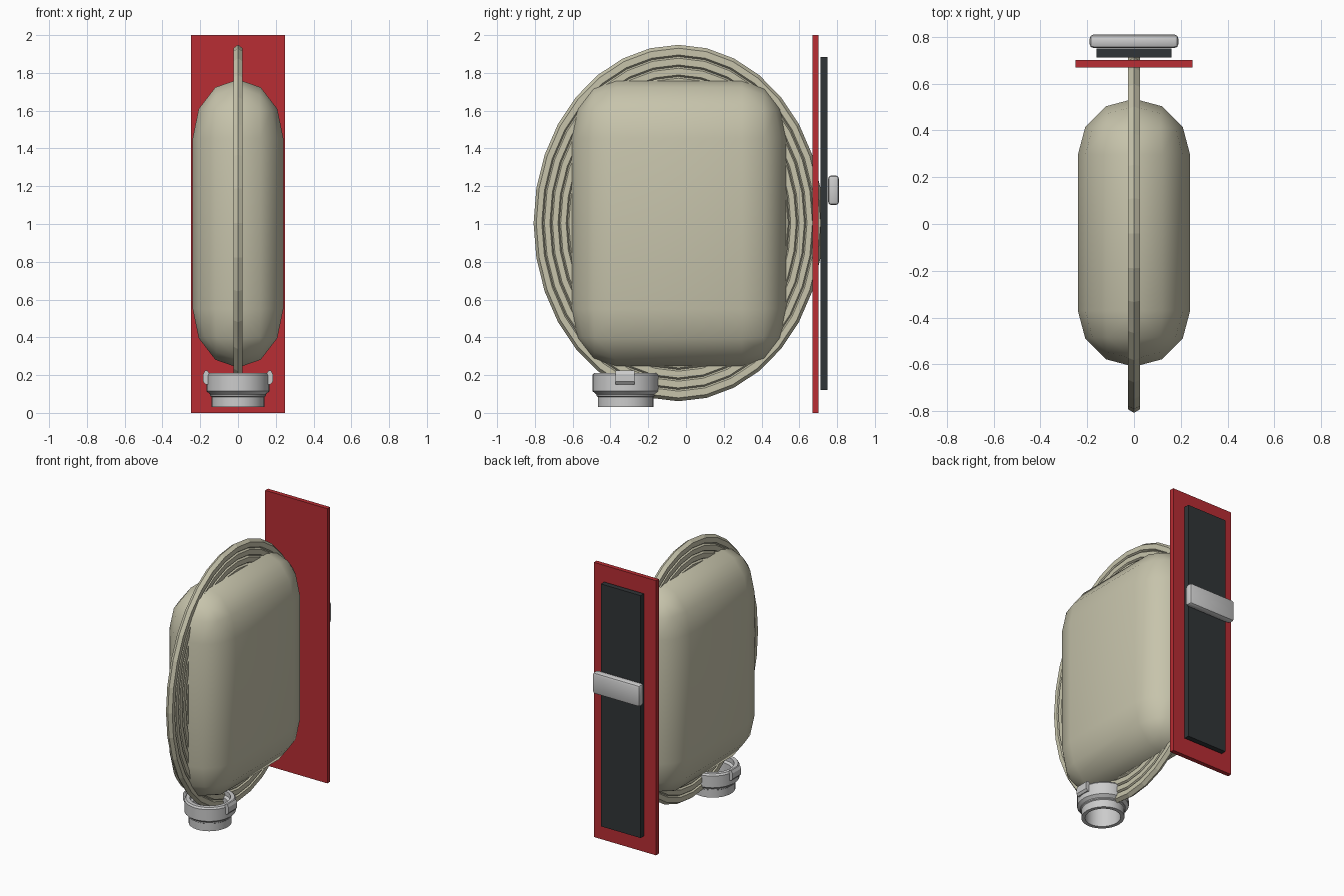
import bpy, bmesh
from math import cos, sin, pi, radians
from mathutils import Matrix

if "Cube" in bpy.data.objects:
    bpy.data.objects.remove(bpy.data.objects["Cube"])


def material(name, rgb):
    m = bpy.data.materials.new(name)
    m.diffuse_color = (*rgb, 1)
    m.use_nodes = True
    m.node_tree.nodes["Principled BSDF"].inputs["Base Color"].default_value = m.diffuse_color
    return m


CANVAS = material("canvas", (0.57, 0.55, 0.41))
RED = material("red_paint", (0.48, 0.026, 0.033))
DARK = material("dark_rubber", (0.03, 0.035, 0.038))


def finish(name, bm, mat=None, smooth=None):
    bmesh.ops.recalc_face_normals(bm, faces=bm.faces)
    me = bpy.data.meshes.new(name)
    bm.to_mesh(me)
    bm.free()
    ob = bpy.data.objects.new(name, me)
    bpy.context.collection.objects.link(ob)
    if mat:
        me.materials.append(mat)
    if smooth:
        bpy.ops.object.select_all(action='DESELECT')
        ob.select_set(True)
        bpy.context.view_layer.objects.active = ob
        bpy.ops.object.shade_smooth_by_angle(angle=radians(smooth))
    return ob


def box(name, lo, hi, mat=None, bevel=0, segs=2, stretch=1, smooth=None):
    """Box between two corners; the bevel is made before stretching in z."""
    size = [b - a for a, b in zip(lo, hi)]
    mid = [(a + b) / 2 for a, b in zip(lo, hi)]
    bm = bmesh.new()
    bmesh.ops.create_cube(bm, size=1)
    bmesh.ops.scale(bm, vec=(size[0], size[1], size[2] / stretch), verts=bm.verts)
    if bevel:
        bmesh.ops.bevel(bm, geom=bm.edges[:], offset=bevel, segments=segs,
                        profile=0.5, affect='EDGES')
    bmesh.ops.scale(bm, vec=(1, 1, stretch), verts=bm.verts)
    bmesh.ops.translate(bm, vec=mid, verts=bm.verts)
    return finish(name, bm, mat, smooth)


def sweep(bm, profile, steps):
    """Closed (radius, height) profile turned around z."""
    rings = [[bm.verts.new((r * cos(2 * pi * i / steps), r * sin(2 * pi * i / steps), z))
              for r, z in profile] for i in range(steps)]
    n = len(profile)
    for i in range(steps):
        a, b = rings[i], rings[(i + 1) % steps]
        for j in range(n):
            k = (j + 1) % n
            bm.faces.new((a[j], b[j], b[k], a[k]))


# back plate, pad and clip
box("back_plate", (-0.25, 0.67, 0), (0.25, 0.702, 2), RED)
box("back_pad", (-0.16, 0.712, 0.12), (0.16, 0.75, 1.885), DARK)
box("clip", (-0.19, 0.752, 1.10), (0.19, 0.81, 1.257), None, 0.018, 2, 1, 40)

# rounded hose pack
box("hose_pack", (-0.24, -0.61, 0.24), (0.24, 0.535, 1.765), CANVAS, 0.239, 3, 1.3, 60)

# concentric hose loops standing in the yz plane
bm = bmesh.new()
for k in range(5):
    R = 0.738 - 0.043 * k
    sweep(bm, [(R + 0.029 * cos(pi * j / 3), 0.029 * sin(pi * j / 3)) for j in range(6)], 32)
bmesh.ops.rotate(bm, cent=(0, 0, 0), matrix=Matrix.Rotation(pi / 2, 3, 'Y'), verts=bm.verts)
bmesh.ops.scale(bm, vec=(1, 1, 1.23), verts=bm.verts)
bmesh.ops.translate(bm, vec=(0, -0.04, 1.005), verts=bm.verts)
finish("hose_loops", bm, CANVAS)

# hollow hose coupling
profile = [(0.140, 0.03), (0.140, 0.085), (0.147, 0.09), (0.147, 0.098), (0.167, 0.115),
           (0.167, 0.20), (0.158, 0.212), (0.132, 0.212), (0.132, 0.18), (0.115, 0.17),
           (0.115, 0.03)]
bm = bmesh.new()
sweep(bm, profile, 32)
bmesh.ops.scale(bm, vec=(1, 1.05, 1), verts=bm.verts)
bmesh.ops.translate(bm, vec=(0, -0.32, 0), verts=bm.verts)
finish("coupling", bm, None, 30)

# hooked lugs on both sides of the coupling
for side, s in (("left", -1), ("right", 1)):
    bm = bmesh.new()
    outline = [(0.150, 0.15), (0.172, 0.15), (0.184, 0.165), (0.184, 0.205),
               (0.174, 0.225), (0.162, 0.225), (0.150, 0.205)]
    face = bm.faces.new([bm.verts.new((s * x, -0.372, z)) for x, z in outline])
    ext = bmesh.ops.extrude_face_region(bm, geom=[face])
    bmesh.ops.translate(bm, vec=(0, 0.1, 0),
                        verts=[v for v in ext["geom"] if isinstance(v, bmesh.types.BMVert)])
    finish("coupling_lug_" + side, bm)
